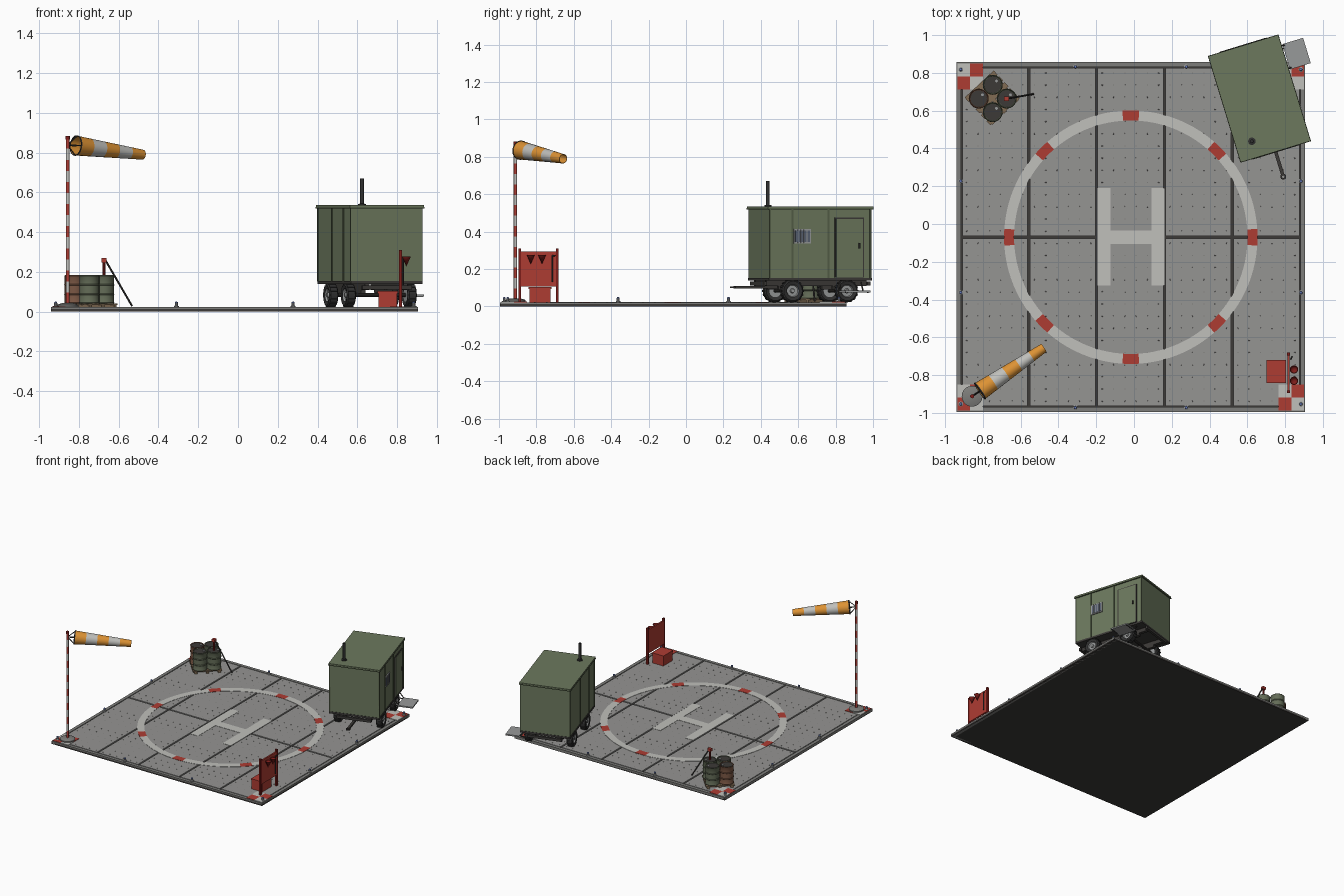
import bpy, bmesh, math
from mathutils import Matrix, Vector

if "Cube" in bpy.data.objects:
    bpy.data.objects.remove(bpy.data.objects["Cube"])

def mat(name, r, g, b):
    m = bpy.data.materials.new(name)
    m.diffuse_color = tuple((c / 255) ** 2.2 for c in (r, g, b)) + (1,)
    m.use_nodes = True
    m.node_tree.nodes["Principled BSDF"].inputs["Base Color"].default_value = m.diffuse_color
    return m

CONCRETE = mat("concrete", 148, 147, 145)
RIM = mat("edge_grey", 125, 125, 122)
DARK = mat("dark", 62, 60, 58)
RUBBER = mat("rubber", 52, 52, 52)
WHITE = mat("paint_white", 190, 190, 186)
RED = mat("paint_red", 172, 62, 54)
DEEPRED = mat("deep_red", 125, 35, 32)
GREEN = mat("green", 108, 120, 94)
GREEN2 = mat("green_trim", 86, 96, 74)
DRUM = mat("drum_green", 100, 108, 88)
RUST = mat("rust", 122, 88, 70)
ORANGE = mat("orange", 220, 145, 55)
METAL = mat("metal", 150, 152, 152)
GLASS = mat("glass", 90, 98, 115)
BLUE = mat("lamp_blue", 105, 125, 190)
WOOD = mat("wood", 128, 108, 84)
I = Matrix.Identity(4)

def finish(name, bm, m, M=I, smooth=False):
    bmesh.ops.recalc_face_normals(bm, faces=bm.faces)
    me = bpy.data.meshes.new(name)
    bm.to_mesh(me)
    bm.free()
    me.materials.append(m)
    o = bpy.data.objects.new(name, me)
    bpy.context.collection.objects.link(o)
    o.matrix_world = M
    if smooth:
        bpy.ops.object.select_all(action='DESELECT')
        o.select_set(True)
        bpy.context.view_layer.objects.active = o
        bpy.ops.object.shade_smooth_by_angle(angle=math.radians(35))
    return o

def box(name, x, y, z, m, M=I):
    """Box from three (min, max) ranges."""
    bm = bmesh.new()
    S = Matrix.Diagonal((x[1] - x[0], y[1] - y[0], z[1] - z[0], 1))
    T = Matrix.Translation((sum(x) / 2, sum(y) / 2, sum(z) / 2))
    bmesh.ops.create_cube(bm, size=1, matrix=T @ S)
    return finish(name, bm, m, M)

def lathe(name, prof, m, M=I, seg=20, start=0, sweep=2 * math.pi, closed=False):
    bm = bmesh.new()
    vs = [bm.verts.new((r * math.cos(start), r * math.sin(start), z)) for r, z in prof]
    es = [bm.edges.new(p) for p in zip(vs, vs[1:] + (vs[:1] if closed else []))]
    bmesh.ops.spin(bm, geom=vs + es, axis=(0, 0, 1), cent=(0, 0, 0), angle=sweep, steps=seg)
    bmesh.ops.remove_doubles(bm, verts=bm.verts, dist=1e-5)
    return finish(name, bm, m, M, True)

def at(x, y, z=0):
    return Matrix.Translation((x, y, z))

def cyl(name, r, z0, z1, m, M=I, seg=16):
    return lathe(name, [(0, z0), (r, z0), (r, z1), (0, z1)], m, M, seg)

def rod(name, a, b, r, m, M=I, seg=10):
    a, b = Vector(a), Vector(b)
    R = (b - a).to_track_quat('Z', 'Y').to_matrix().to_4x4()
    return cyl(name, r, 0, (b - a).length, m, M @ Matrix.Translation(a) @ R, seg)

# Landing pad: base, rim and slabs separated by grooves
CX, CY, TOP = -0.017, -0.07, 0.022
X0, X1, Y0, Y1 = -0.94, 0.906, -0.995, 0.857
box("pad_base", (X0, X1), (Y0, Y1), (0, 0.012), DARK)
box("rim_left", (X0, X0 + .025), (Y0, Y1), (.0, TOP), RIM)
box("rim_right", (X1 - .025, X1), (Y0, Y1), (.0, TOP), RIM)
box("rim_front", (X0, X1), (Y0, Y0 + .025), (.0, TOP), RIM)
box("rim_back", (X0, X1), (Y1 - .025, Y1), (.0, TOP), RIM)
cols = [-0.915, -0.557, -0.198, 0.161, 0.52, 0.881]
rows = [-0.97, CY, 0.832]
studs = bmesh.new()
for a, b in zip(cols, cols[1:]):
    for c, d in zip(rows, rows[1:]):
        box("slab", (a + .006, b - .006), (c + .006, d - .006), (.01, TOP), CONCRETE)
        for i in range(6):
            for j in range(14):
                p = at(a + (b - a) * (i + .5) / 6, c + (d - c) * (j + .5) / 14, TOP)
                bmesh.ops.create_cone(studs, segments=6, radius1=.004, radius2=.003, depth=.002, matrix=p, cap_ends=True)
finish("slab_studs", studs, RIM)

# Painted circle with eight red dashes, and the landing mark
half = math.radians(3.8)
for k in range(8):
    a = k * math.pi / 4
    sec = [(.618, TOP - .002), (.671, TOP - .002), (.671, TOP + .002), (.618, TOP + .002)]
    lathe("circle_dash", sec, RED, at(CX, CY), 3, a - half, 2 * half, True)
    lathe("circle_arc", sec, WHITE, at(CX, CY), 10, a + half, math.pi / 4 - 2 * half, True)
paint = (TOP - .002, TOP + .002)
box("mark_left", (-.195, -.124), (-.325, .19), paint, WHITE)
box("mark_right", (.092, .164), (-.325, .19), paint, WHITE)
box("mark_bar", (-.124, .092), (-.106, -.034), paint, WHITE)

# Checkered corners and edge lamps
q = .068
for x in (X0 + .005, X1 - .005 - 2 * q):
    for y in (Y0 + .008, Y1 - .008 - 2 * q):
        for i in range(2):
            for j in range(2):
                box("corner_check", (x + i * q, x + i * q + q), (y + j * q, y + j * q + q),
                    (TOP - .002, TOP + .003), RED if i == j else WHITE)
lamps = [(x, y) for x in (-.917, .884) for y in (-.953, -.363, .227, .818)]
lamps += [(x, y) for x in (-.31, .277) for y in (-.972, .832)]
for x, y in lamps:
    lathe("lamp_post", [(0, .015), (.013, .015), (.013, .027), (.008, .03), (.008, .042), (0, .042)], METAL, at(x, y), 10)
    lathe("lamp_lens", [(.008, .042), (.007, .048), (0, .051)], BLUE, at(x, y), 10)

# Windsock: base, banded pole, bracket and tapered sock
W = at(-.857, -.912)
lathe("windsock_base", [(0, .018), (.055, .018), (.055, .034), (.03, .042), (0, .042)], RIM, W, 20)
N = 15
for k in range(N):
    h = (.875 - .04) / N
    cyl("pole_band", .009, .04 + k * h, .04 + (k + 1) * h, WHITE if k % 2 else RED, W, 12)
cyl("pole_cap", .011, .865, .882, DEEPRED, W, 12)
A, B = Vector((-.815, -.884, .835)), Vector((-.478, -.656, .789))
S = Matrix.Translation(A) @ (B - A).to_track_quat('Z', 'Y').to_matrix().to_4x4()
L = (B - A).length
rad = lambda t: .05 - .025 * t
for k in range(5):
    t0, t1 = k / 5, (k + 1) / 5
    lathe("sock_band", [(rad(t0), t0 * L), (rad(t1), t1 * L), (rad(t1) - .002, t1 * L), (rad(t0) - .002, t0 * L)],
          WHITE if k % 2 else ORANGE, S, 20, closed=True)
lathe("sock_hoop", [(.048, -.003), (.052, -.003), (.052, .003), (.048, .003)], DARK, S, 20, closed=True)
for s in (-1, 1):
    rod("sock_stay", (-.857, -.912, .838), S @ Vector((0, s * .049, 0)), .003, DARK)
    rod("sock_spoke", S @ Vector((s * .049, 0, 0)), S @ Vector((0, 0, 0)), .003, DARK)
rod("sock_arm", (-.857, -.912, .838), A, .005, DARK)

# Fuel drums on a turned pallet
P = at(-.748, .664) @ Matrix.Rotation(math.radians(43), 4, 'Z')
for k in range(5):
    y = -.095 + k * .0425
    box("pallet_board", (-.105, .105), (y, y + .03), (.034, .041), WOOD, P)
for x in (-.095, -.01, .075):
    box("pallet_runner", (x, x + .02), (-.1, .105), (TOP, .034), WOOD, P)
body = [(0, .041), (.05, .041), (.052, .045), (.05, .049), (.05, .083), (.053, .087), (.05, .091), (.05, .13),
        (.053, .134), (.05, .138), (.05, .177), (.052, .18), (.049, .183), (.046, .178), (0, .178)]
for x, y, m in ((-.748, .737, DRUM), (-.822, .664, RUST), (-.674, .664, DRUM), (-.748, .592, DRUM)):
    lathe("drum", body, m, at(x, y), 20)
    cyl("drum_lid", .044, .176, .1795, DARK, at(x, y))
    cyl("drum_bung", .008, .178, .184, METAL, at(x + .02, y + .02), 8)

# Hand pump and hose
cyl("pump_column", .007, .178, .25, DEEPRED, at(-.674, .664), 10)
box("pump_head", (-.687, -.661), (.652, .676), (.248, .27), RED)
rod("pump_hose", (-.665, .665, .255), (-.533, .688, .028), .005, DARK)

# Fire point: board, posts, cone buckets, bar and sand box
box("fire_board", (.812, .824), (-.893, -.684), (.107, .293), RED)
for y in (-.889, -.688):
    box("fire_post", (.81, .826), (y - .007, y + .007), (.02, .31), DEEPRED)
for y in (-.77, -.83):
    lathe("fire_bucket", [(0, .226), (.022, .276), (.019, .276), (0, .24)], DEEPRED, at(.847, y), 14)
rod("fire_bar", (.83, -.716, .13), (.83, -.716, .272), .004, DARK)
rod("fire_bar_hook", (.83, -.716, .27), (.838, -.7, .272), .004, DARK)
box("sand_box", (.706, .8), (-.837, -.724), (.02, .092), RED)
box("sand_box_lid", (.702, .804), (-.841, -.72), (.092, .104), RED)

# Cabin trailer, built in its own turned frame
T = at(.664, .664) @ Matrix.Rotation(math.radians(17), 4, 'Z')
HX, HY = .186, .286
box("cabin", (-HX, HX), (-HY, HY), (.15, .522), GREEN, T)
box("cabin_roof", (-.194, .194), (-.294, .294), (.52, .535), GREEN2, T).data.materials[0] = GREEN
box("roof_trim", (-.1955, .1955), (-.2955, .2955), (.519, .526), GREEN2, T)
box("cabin_sill", (-HX - .003, HX + .003), (-HY - .003, HY + .003), (.138, .153), DARK, T)
for s in (-1, 1):
    for y in (-.281, -.157, .044, .281):
        box("side_batten", (s * HX - .004, s * HX + .004), (y - .005, y + .005), (.152, .52), GREEN2, T)
    box("chassis_rail", (s * .1 - .012, s * .1 + .012), (-.28, .28), (.108, .14), DARK, T)
    box("bumper", (-.13, .13), (s * .289 - .009, s * .289 + .009), (.112, .132), DARK, T)

# Door with frame and handle, barred window
box("door_frame", (HX - .004, HX + .005), (.08, .243), (.155, .475), DARK, T)
box("door", (HX, HX + .008), (.087, .236), (.157, .468), GREEN, T)
box("door_handle", (HX + .006, HX + .017), (.212, .22), (.31, .338), DARK, T)
box("window_frame", (HX - .004, HX + .007), (-.15, -.055), (.335, .415), METAL, T)
box("window_glass", (HX, HX + .009), (-.143, -.062), (.343, .407), GLASS, T)
for k in range(4):
    y = -.127 + k * .0163
    box("window_bar", (HX + .006, HX + .012), (y - .002, y + .002), (.338, .412), METAL, T)

# Chimney, entry step and tow bar
lathe("chimney", [(0, .53), (.02, .53), (.02, .541), (.01, .543), (.01, .67), (.007, .67), (.007, .65), (0, .65)], RUBBER, at(.624, .438), 14)
box("entry_step", (.2, .315), (.1, .24), (.075, .085), METAL, T)
for y in (.108, .232):
    rod("step_hanger", (.17, y, .13), (.21, y, .08), .004, DARK, T)
    rod("step_bracket", (.17, y, .08), (.31, y, .076), .004, DARK, T)
box("tow_bar", (-.009, .009), (-.425, -.1), (.095, .11), DARK, T)
lathe("tow_eye", [(.007, -.005), (.016, -.005), (.016, .005), (.007, .005)], DARK, T @ at(0, -.432, .1025), 14, closed=True)

# Wheels with lugged tyres, and axles
tyre = [(.034, -.02), (.052, -.024), (.06, -.017), (.06, .017), (.052, .024), (.034, .02)]
rim = [(0, .02), (.01, .02), (.013, .01), (.03, .01), (.035, .02), (.036, .02), (.036, -.02), (0, -.02)]
for y in (-.152, .152):
    rod("axle", (-.16, y, .083), (.16, y, .083), .01, DARK, T)
    for s in (-1, 1):
        box("leaf_spring", (s * .1 - .012, s * .1 + .012), (y - .06, y + .06), (.09, .11), DARK, T)
        Wm = T @ at(s * .16, y, .083) @ Matrix.Rotation(s * math.pi / 2, 4, 'Y')
        lathe("tyre", tyre, RUBBER, Wm, 24, closed=True)
        lathe("wheel_rim", rim, METAL, Wm, 16)
        for k in range(16):
            R = Wm @ Matrix.Rotation(k * math.pi / 8, 4, 'Z')
            box("tyre_lug", (.057, .063), (-.005, .005), (-.019, .019), RUBBER, R)
